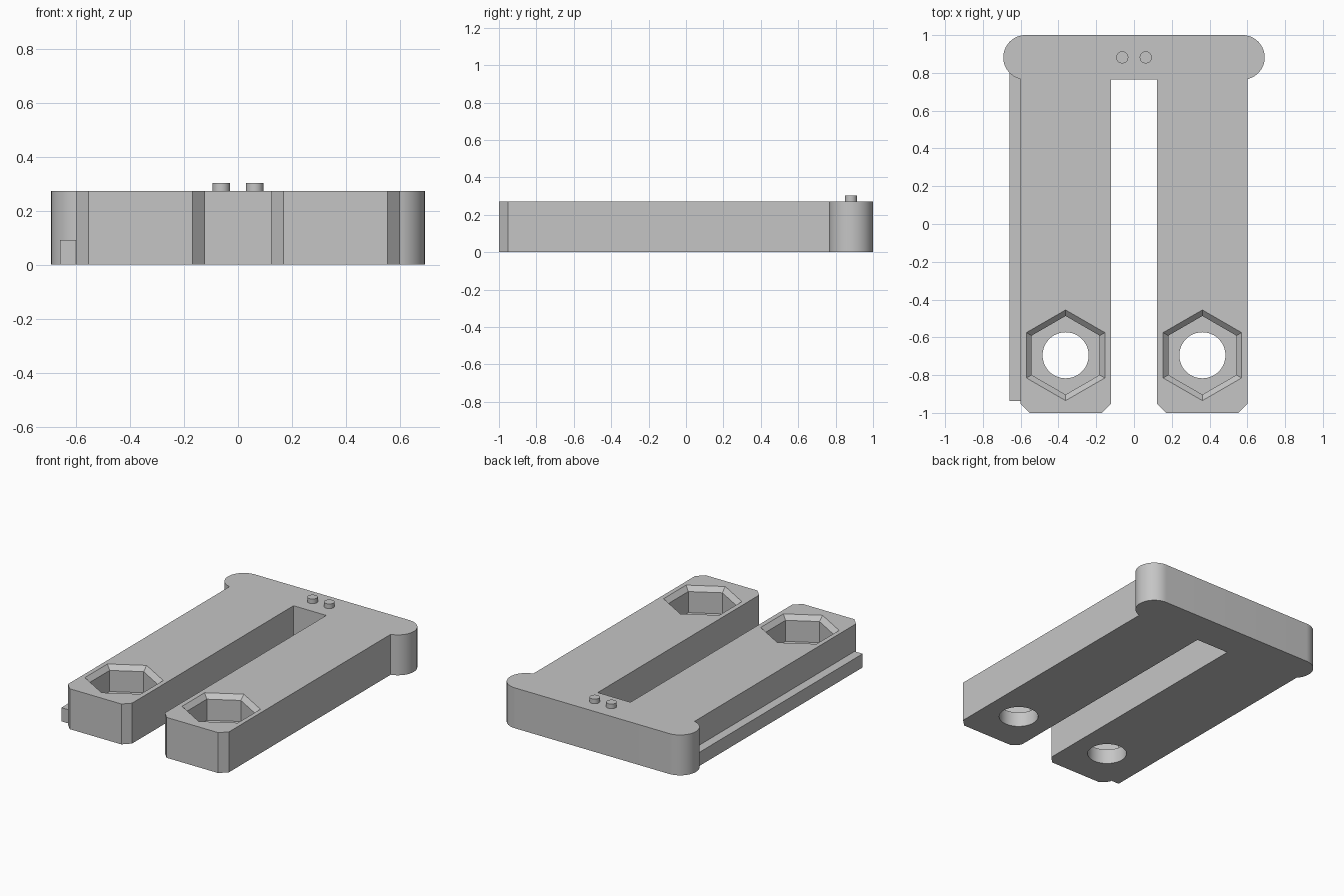
import bpy
import bmesh
from math import sin, cos, pi, radians

if "Cube" in bpy.data.objects:
    bpy.data.objects.remove(bpy.data.objects["Cube"])

# One plain grey for everything
GREY = (0.56, 0.56, 0.56, 1)
grey = bpy.data.materials.new("plain grey")
grey.use_nodes = True
grey.diffuse_color = GREY
grey.node_tree.nodes["Principled BSDF"].inputs["Base Color"].default_value = GREY

HEIGHT = 0.272


def arc(cx, cy, r, start, end, n):
    """Points along an arc, angles in degrees, both ends included."""
    steps = [radians(start + (end - start) * i / n) for i in range(n + 1)]
    return [(cx + r * cos(a), cy + r * sin(a)) for a in steps]


def ring(cx, cy, r, n):
    """Closed regular polygon with a corner towards +y."""
    return arc(cx, cy, r, 90, 450, n)[:-1]


def loft(name, lower, z0, z1, upper=None):
    """Solid between two outlines with the same point count."""
    bm = bmesh.new()
    a = [bm.verts.new((x, y, z0)) for x, y in lower]
    b = [bm.verts.new((x, y, z1)) for x, y in upper or lower]
    bm.faces.new(a[::-1])
    bm.faces.new(b)
    for i in range(len(a)):
        j = (i + 1) % len(a)
        bm.faces.new((a[i], a[j], b[j], b[i]))
    bmesh.ops.recalc_face_normals(bm, faces=bm.faces)
    mesh = bpy.data.meshes.new(name)
    bm.to_mesh(mesh)
    bm.free()
    mesh.materials.append(grey)
    obj = bpy.data.objects.new(name, mesh)
    bpy.context.collection.objects.link(obj)
    return obj


def activate(obj):
    bpy.ops.object.select_all(action="DESELECT")
    obj.select_set(True)
    bpy.context.view_layer.objects.active = obj


def smooth(obj):
    activate(obj)
    bpy.ops.object.shade_smooth_by_angle(angle=radians(25))


def cut(obj, cutter):
    cutter.hide_render = True
    mod = obj.modifiers.new("cut", "BOOLEAN")
    mod.operation = "DIFFERENCE"
    mod.solver = "EXACT"
    mod.object = cutter
    activate(obj)
    bpy.ops.object.modifier_apply(modifier=mod.name)
    bpy.data.objects.remove(cutter)


# Forked body: two chamfered arms joined by a bar with rounded ends
half = [(0.122, 0.765), (0.122, -0.953), (0.169, -1), (0.553, -1), (0.6, -0.953)]
half += arc(0.574, 0.882, 0.118, -77, 90, 32)
body = loft("forked_body", half + [(-x, y) for x, y in reversed(half)], 0, HEIGHT)

# Hexagonal pockets with bevelled rims and round through holes
for side in (-1, 1):
    cx, cy = side * 0.362, -0.695
    rim, pocket = ring(cx, cy, 0.24, 6), ring(cx, cy, 0.208, 6)
    cut(body, loft("pocket_cutter", pocket, 0.1, HEIGHT + 0.05))
    cut(body, loft("rim_cutter", pocket, HEIGHT - 0.03, HEIGHT, rim))
    cut(body, loft("hole_cutter", ring(cx, cy, 0.122, 48), -0.1, 0.2))
smooth(body)

# Low rail along the right arm
loft("side_rail", [(-0.66, -0.937), (-0.6, -0.937), (-0.6, 0.768), (-0.66, 0.803)], 0, 0.092)

# Two small pins on the bar
for side, label in ((-1, "right"), (1, "left")):
    smooth(loft(label + "_pin", ring(side * 0.062, 0.882, 0.032, 32), HEIGHT - 0.01, 0.303))
